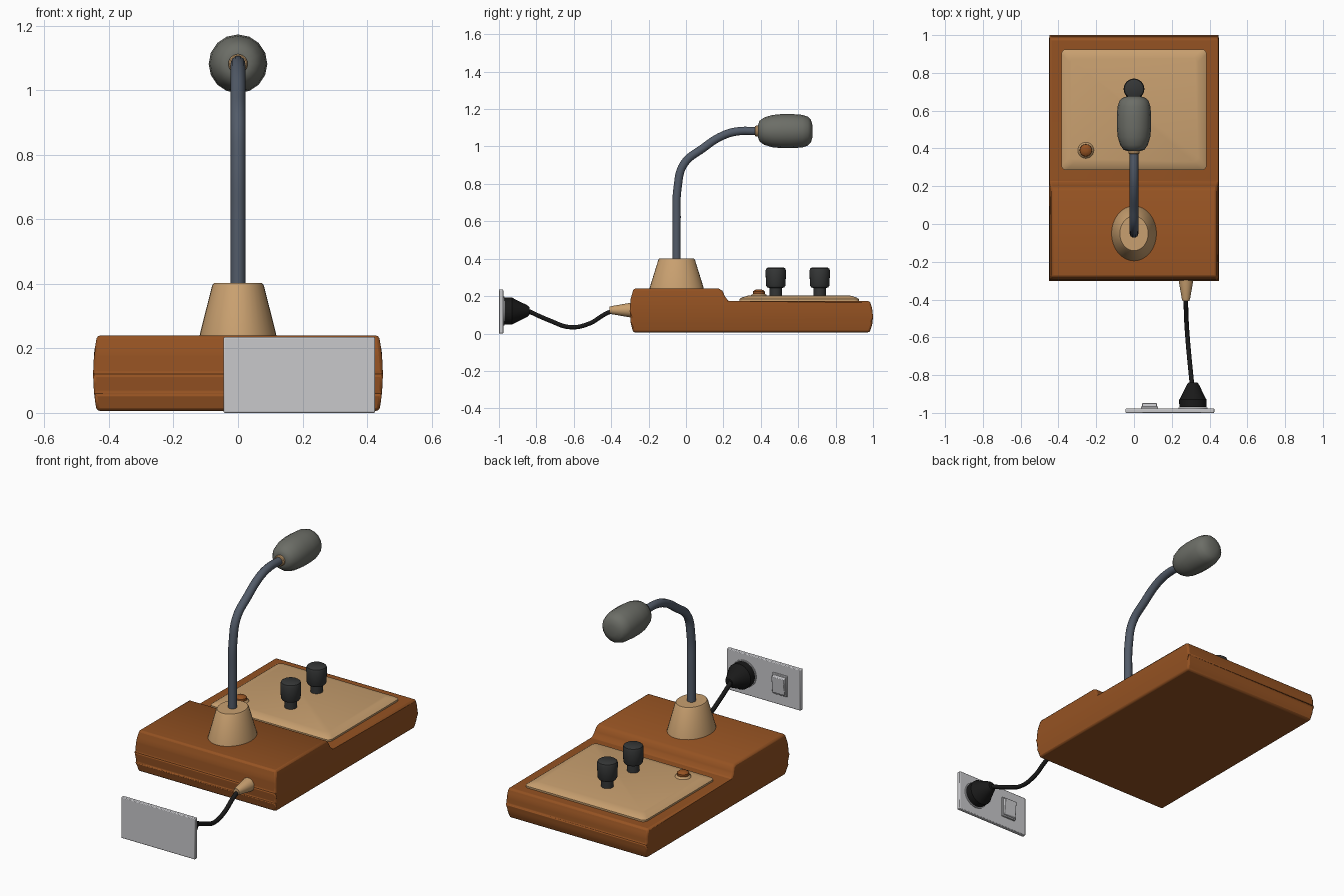
import bpy, bmesh, math
from mathutils import Matrix, Vector

if "Cube" in bpy.data.objects:
    bpy.data.objects.remove(bpy.data.objects["Cube"])


def mat(name, r, g, b):
    m = bpy.data.materials.new(name)
    m.diffuse_color = (r, g, b, 1)
    m.use_nodes = True
    m.node_tree.nodes["Principled BSDF"].inputs["Base Color"].default_value = m.diffuse_color
    return m


BROWN = mat("brown_casing", 0.30, 0.085, 0.016)
TAN = mat("tan_plastic", 0.58, 0.35, 0.16)
STEEL = mat("blue_grey_metal", 0.085, 0.105, 0.14)
FOAM = mat("grey_foam", 0.15, 0.155, 0.135)
KNOB = mat("charcoal", 0.035, 0.037, 0.037)
BLACK = mat("black_rubber", 0.010, 0.010, 0.010)
PLATE = mat("pale_grey", 0.58, 0.58, 0.60)


def finish(name, mesh, material, angle=35, bevel=0, segments=2):
    ob = bpy.data.objects.new(name, mesh)
    bpy.context.collection.objects.link(ob)
    mesh.materials.clear()
    mesh.materials.append(material)
    if bevel:
        b = ob.modifiers.new("bevel", "BEVEL")
        b.width, b.segments = bevel, segments
        b.limit_method, b.angle_limit = "ANGLE", math.radians(35)
    bpy.ops.object.select_all(action="DESELECT")
    ob.select_set(True)
    bpy.context.view_layer.objects.active = ob
    bpy.ops.object.shade_smooth_by_angle(angle=math.radians(angle))
    return ob


def from_bm(name, bm, material, **kw):
    bmesh.ops.recalc_face_normals(bm, faces=bm.faces)
    me = bpy.data.meshes.new(name)
    bm.to_mesh(me)
    bm.free()
    return finish(name, me, material, **kw)


def loft(name, rings, material, **kw):
    """Skin closed rings of points and cap both ends."""
    bm = bmesh.new()
    rs = [[bm.verts.new(p) for p in r] for r in rings]
    n = len(rs[0])
    for a, b in zip(rs, rs[1:]):
        for i in range(n):
            bm.faces.new((a[i], a[(i + 1) % n], b[(i + 1) % n], b[i]))
    bm.faces.new(rs[0])
    bm.faces.new(rs[-1])
    return from_bm(name, bm, material, **kw)


def lathe(name, profile, loc, material, axis="Z", stretch=1, n=24, **kw):
    """Revolve (radius, height) pairs about +z or +y; stretch widens along y."""
    rot = Matrix.Rotation(-math.pi / 2, 3, "X") if axis == "Y" else Matrix.Identity(3)
    rings = []
    for r, h in profile:
        rings.append([Vector(loc) + rot @ Vector((r * math.cos(2 * math.pi * i / n),
                      r * stretch * math.sin(2 * math.pi * i / n), h)) for i in range(n)])
    return loft(name, rings, material, **kw)


def box(name, x0, x1, y0, y1, z0, z1, material, bevel):
    ring = lambda z: [(x0, y0, z), (x1, y0, z), (x1, y1, z), (x0, y1, z)]
    return loft(name, [ring(z0), ring(z1)], material, bevel=bevel)


def tube(name, points, radius, material):
    cu = bpy.data.curves.new(name, "CURVE")
    cu.dimensions = "3D"
    cu.bevel_depth, cu.bevel_resolution, cu.resolution_u = radius, 3, 8
    cu.use_fill_caps = True
    sp = cu.splines.new("BEZIER")
    sp.bezier_points.add(len(points) - 1)
    for bp, p in zip(sp.bezier_points, points):
        bp.co = p
        bp.handle_left_type = bp.handle_right_type = "AUTO"
    tmp = bpy.data.objects.new(name + "_path", cu)
    bpy.context.collection.objects.link(tmp)
    bpy.context.view_layer.update()
    me = bpy.data.meshes.new_from_object(tmp.evaluated_get(bpy.context.evaluated_depsgraph_get()))
    bpy.data.objects.remove(tmp)
    return finish(name, me, material, angle=50)


# Casing: stepped side profile extruded across x, with gently bulging sides
side = [(-0.283, 0.006), (-0.296, 0.06), (-0.301, 0.12), (-0.296, 0.185), (-0.28, 0.24),
        (0.175, 0.24), (0.195, 0.228), (0.21, 0.195), (0.228, 0.174),
        (0.982, 0.174), (0.995, 0.135), (1.0, 0.09), (0.995, 0.045), (0.982, 0.006)]
bm = bmesh.new()
left = bm.faces.new([bm.verts.new((-1, y, z)) for y, z in side])
ext = bmesh.ops.extrude_face_region(bm, geom=[left], use_keep_orig=True)
for v in ext["geom"]:
    if isinstance(v, bmesh.types.BMVert):
        v.co.x = 1
for z in (0.03, 0.06, 0.09, 0.12, 0.15, 0.174, 0.205):
    bmesh.ops.bisect_plane(bm, geom=bm.verts[:] + bm.edges[:] + bm.faces[:],
                           plane_co=(0, 0, z), plane_no=(0, 0, 1))
for v in bm.verts:
    v.co.x *= 0.437 + 0.012 * (1 - ((v.co.z - 0.12) / 0.12) ** 2)
from_bm("casing", bm, BROWN, bevel=0.01)


# Control panel: rounded rectangle with a sloping rim
def rounded_rect(inset, z, r=0.025):
    pts = []
    for cx, cy, a0 in ((1, 1, 0), (-1, 1, 90), (-1, -1, 180), (1, -1, 270)):
        for k in range(5):
            a = math.radians(a0 + 22.5 * k)
            pts.append((cx * (0.384 - inset - r) + r * math.cos(a),
                        0.605 + cy * (0.32 - inset - r) + r * math.sin(a), z))
    return pts


loft("control_panel", [rounded_rect(0, 0.165), rounded_rect(0, 0.184),
                       rounded_rect(0.012, 0.192), rounded_rect(0.045, 0.202)], TAN)

# Knobs
for i, y in enumerate((0.48, 0.715)):
    lathe(f"knob_{i + 1}", [(0.033, 0.195), (0.033, 0.243), (0.046, 0.247), (0.052, 0.257),
                            (0.055, 0.335), (0.051, 0.347), (0.042, 0.353)], (0, y, 0), KNOB)

# Indicator lamp in a small collar
lathe("lamp_collar", [(0.045, 0.195), (0.041, 0.206), (0.030, 0.214)], (-0.255, 0.39, 0), TAN)
lathe("lamp", [(0.026, 0.20), (0.033, 0.213), (0.032, 0.225), (0.022, 0.233), (0.008, 0.236)],
      (-0.255, 0.39, 0), BROWN, n=16)

# Neck mount, gooseneck and microphone head
lathe("neck_mount", [(0.12, 0.235), (0.117, 0.25), (0.08, 0.395), (0.075, 0.402)],
      (0, -0.05, 0), TAN, stretch=1.22, n=32)
tube("gooseneck", [(0, -0.05, 0.39), (0, -0.05, 0.6), (0, -0.045, 0.78), (0, -0.012, 0.905),
                   (0, 0.09, 0.99), (0, 0.19, 1.055), (0, 0.27, 1.08), (0, 0.39, 1.082)],
     0.023, STEEL)
lathe("head_collar", [(0.026, 0.37), (0.03, 0.375), (0.03, 0.41)], (0, 0, 1.082), TAN, axis="Y")
lathe("microphone_head", [(0.035, 0.386), (0.055, 0.393), (0.073, 0.418), (0.086, 0.46),
                          (0.091, 0.51), (0.091, 0.57), (0.087, 0.622), (0.077, 0.652),
                          (0.06, 0.668), (0.03, 0.677)], (0, 0, 1.082), FOAM,
      axis="Y", n=16, angle=60)

# Power cable with strain relief and plug
lathe("strain_relief", [(0.018, -0.408), (0.022, -0.395), (0.037, -0.31), (0.04, -0.285)],
      (0.275, 0, 0.125), TAN, axis="Y")
tube("power_cable", [(0.275, -0.39, 0.122), (0.275, -0.43, 0.105), (0.278, -0.52, 0.052),
                     (0.285, -0.62, 0.034), (0.295, -0.73, 0.07), (0.308, -0.86, 0.128)],
     0.012, BLACK)
lathe("plug", [(0.072, -0.97), (0.073, -0.93), (0.066, -0.92), (0.032, -0.85), (0.022, -0.838)],
      (0.312, 0, 0.12), BLACK, axis="Y")

# Wall plate, socket and switch
box("wall_plate", -0.045, 0.425, -1.0, -0.977, 0.0, 0.235, PLATE, 0.004)
lathe("socket_ring", [(0.077, -0.98), (0.077, -0.971)], (0.312, 0, 0.12), PLATE, axis="Y")
box("switch_frame", 0.036, 0.128, -0.98, -0.967, 0.06, 0.178, PLATE, 0.003)
loft("switch_rocker", [[(x, y, z) for y, z in ((-0.97, 0.068), (-0.97, 0.17), (-0.948, 0.166),
                                               (-0.956, 0.072))] for x in (0.043, 0.121)],
     PLATE, bevel=0.003)
